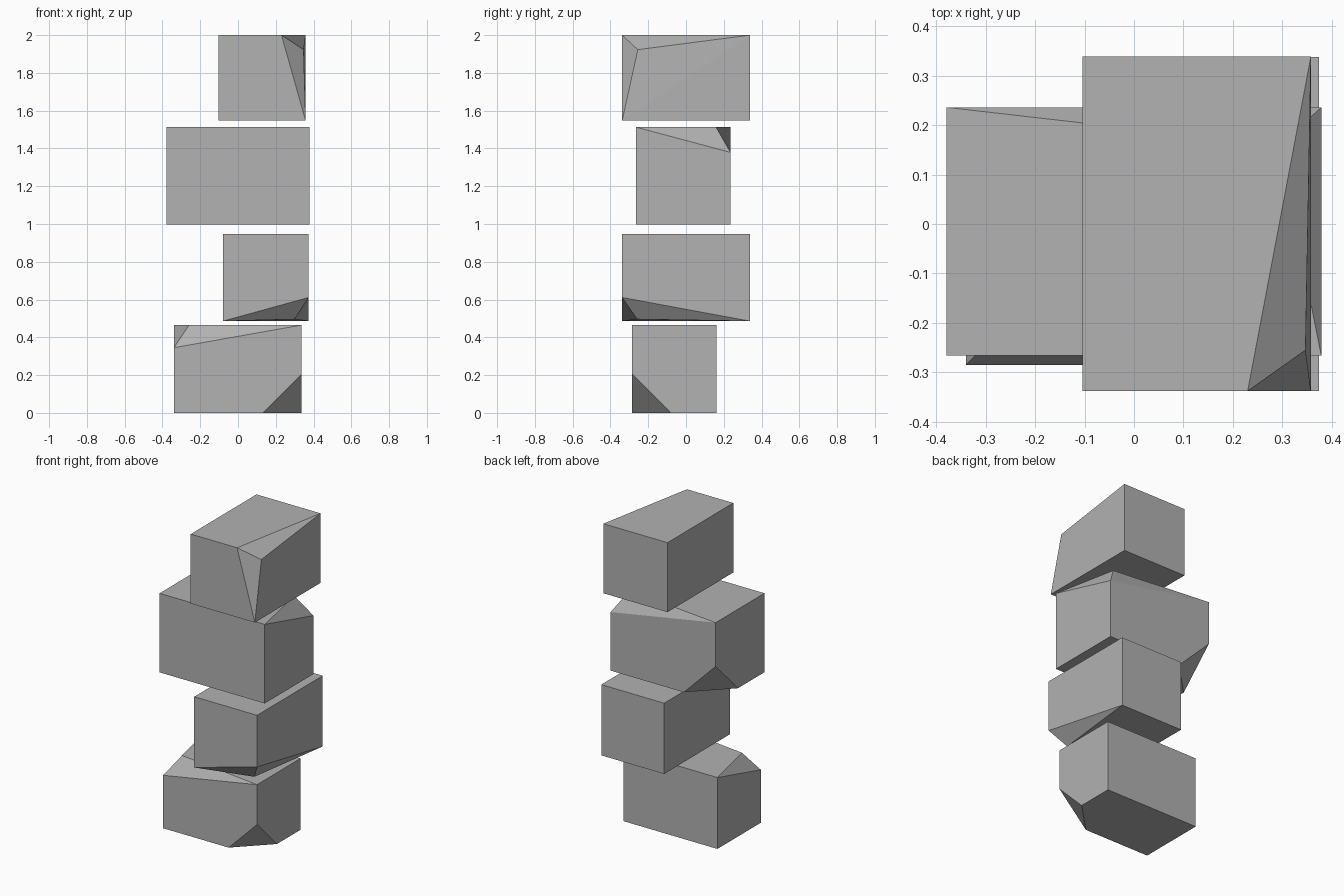
import bpy, bmesh
from itertools import product

if "Cube" in bpy.data.objects:
    bpy.data.objects.remove(bpy.data.objects["Cube"])

# dark grey rock
rock = bpy.data.materials.new("rock_grey")
rock.diffuse_color = (0.445, 0.445, 0.445, 1)
rock.use_nodes = True
rock.node_tree.nodes["Principled BSDF"].inputs["Base Color"].default_value = rock.diffuse_color


def stone(name, lo, hi, cuts):
    """Box from lo to hi; each cut = (corner signs, cut length per axis, inset of the leftover tip or None)."""
    bm = bmesh.new()
    cut_corners = [c[0] for c in cuts]
    points = []

    def corner(signs):
        return [hi[i] if signs[i] > 0 else lo[i] for i in range(3)]

    for signs in product((-1, 1), repeat=3):
        if signs not in cut_corners:
            points.append(corner(signs))
    for signs, lengths, tip in cuts:
        base = corner(signs)
        for axis in range(3):
            # a full-length cut ends on the neighbouring corner
            if lengths[axis] is not None:
                p = list(base)
                p[axis] -= signs[axis] * lengths[axis]
                points.append(p)
        if tip:
            points.append([base[i] - signs[i] * tip[i] for i in range(3)])

    for p in points:
        bm.verts.new(p)
    bmesh.ops.convex_hull(bm, input=bm.verts[:])
    bmesh.ops.dissolve_limit(bm, angle_limit=0.002, verts=bm.verts[:], edges=bm.edges[:])
    bmesh.ops.recalc_face_normals(bm, faces=bm.faces[:])
    mesh = bpy.data.meshes.new(name)
    bm.to_mesh(mesh)
    bm.free()
    mesh.materials.append(rock)
    obj = bpy.data.objects.new(name, mesh)
    bpy.context.collection.objects.link(obj)


FULL = None

# bottom stone: small chop at the foot, worn upper corner
stone("bottom_stone", (-0.34, -0.285, 0), (0.337, 0.162, 0.465), [
    ((1, -1, -1), (0.205, 0.205, 0.205), None),
    ((-1, -1, 1), (FULL, FULL, 0.12), (0.08, 0.08, 0)),
])

# second stone: worn lower corner
stone("second_stone", (-0.079, -0.338, 0.486), (0.374, 0.338, 0.947), [
    ((1, -1, -1), (FULL, FULL, 0.125), (0.075, 0.08, 0.01)),
])

# third stone: chopped lower back corner, worn upper back corner
stone("third_stone", (-0.379, -0.266, 0.998), (0.379, 0.236, 1.513), [
    ((-1, 1, -1), (0.23, 0.23, 0.23), None),
    ((1, 1, 1), (FULL, FULL, 0.134), (0.085, 0.077, 0)),
])

# top stone: worn upper front corner
stone("top_stone", (-0.104, -0.338, 1.547), (0.358, 0.339, 2.0), [
    ((1, -1, 1), (0.128, FULL, FULL), (0.011, 0.083, 0.077)),
])
